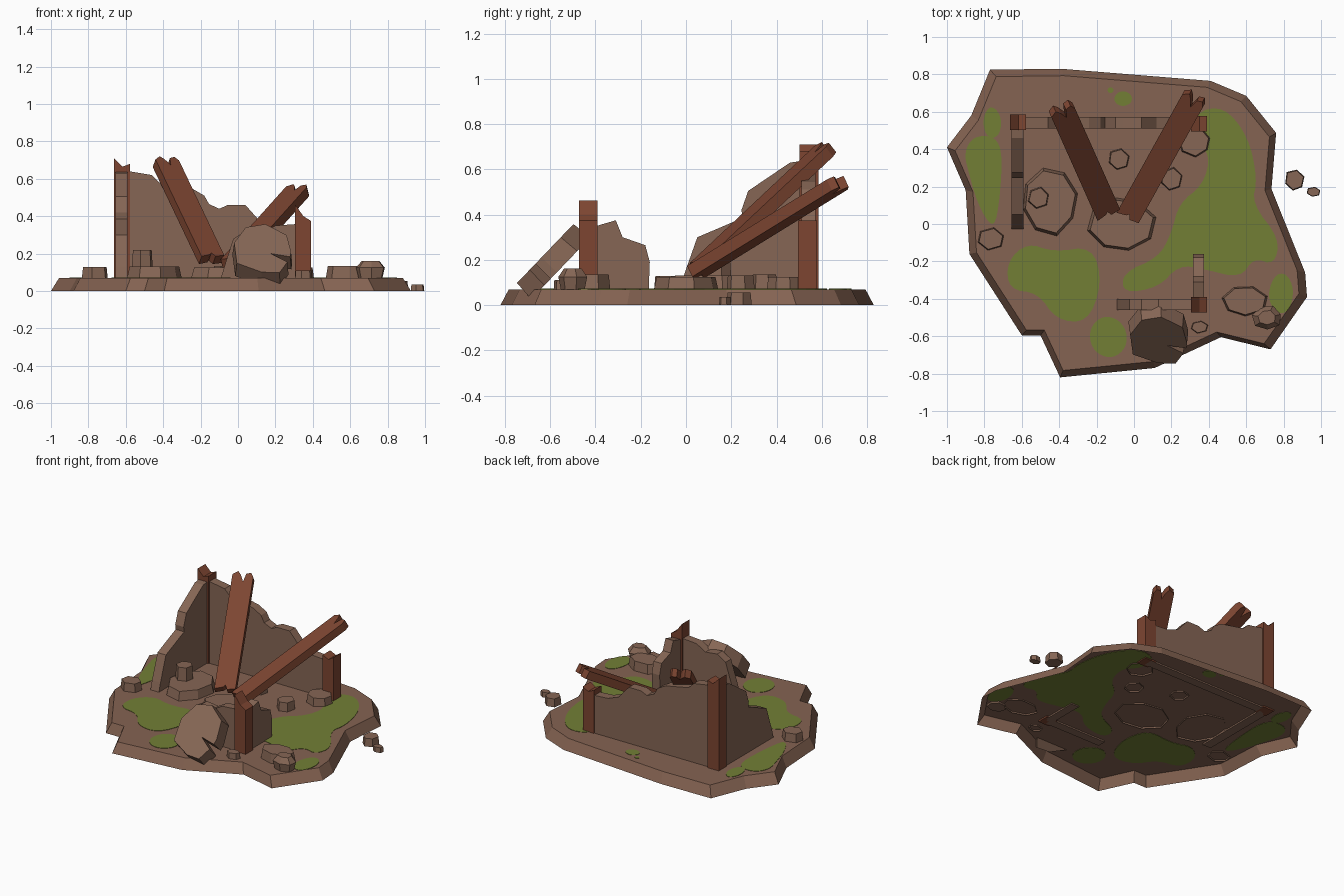
import bpy, bmesh, math, random
from mathutils import Matrix, Vector

random.seed(4)


def mat(name, rgb):
    m = bpy.data.materials.new(name)
    m.diffuse_color = (*rgb, 1)
    return m


EARTH = mat("brown earth", (0.235, 0.125, 0.084))
STONE = mat("brown stone", (0.238, 0.133, 0.090))
MOSS = mat("green moss", (0.168, 0.213, 0.036))
WOOD = mat("red brown wood", (0.205, 0.060, 0.031))

# Local (u, v, w) to world: profiles drawn in the xz or yz plane
XZ = Matrix(((1, 0, 0, 0), (0, 0, 1, 0), (0, 1, 0, 0), (0, 0, 0, 1)))
YZ = Matrix(((0, 0, 1, 0), (1, 0, 0, 0), (0, 1, 0, 0), (0, 0, 0, 1)))


def prism(name, m, pts, a, b, frame=Matrix(), taper=1.0, open_start=False):
    """Outline pts at height a, tapered about its middle to height b."""
    bm = bmesh.new()
    n = len(pts)
    cu, cv = sum(p[0] for p in pts) / n, sum(p[1] for p in pts) / n
    lo = [bm.verts.new(frame @ Vector((u, v, a))) for u, v in pts]
    hi = [bm.verts.new(frame @ Vector((cu + (u - cu) * taper, cv + (v - cv) * taper, b)))
          for u, v in pts]
    for i in range(n):
        j = (i + 1) % n
        bm.faces.new((lo[i], lo[j], hi[j], hi[i]))
    bm.faces.new(hi)
    start = bm.faces.new(lo[::-1])
    bmesh.ops.recalc_face_normals(bm, faces=bm.faces)
    if open_start:
        bmesh.ops.delete(bm, geom=[start], context='FACES_ONLY')
    me = bpy.data.meshes.new(name)
    bm.to_mesh(me)
    bm.free()
    me.materials.append(m)
    ob = bpy.data.objects.new(name, me)
    bpy.context.collection.objects.link(ob)
    return ob


# Ground slab: ragged outline, sloping rim, open underneath
ground = [(-1, .41), (-.87, .58), (-.77, .825), (-.39, .83), (.41, .765), (.60, .685),
          (.76, .487), (.735, .187), (.915, -.26), (.925, -.39), (.73, -.67),
          (.465, -.605), (.11, -.77), (-.395, -.82), (-.5, -.595), (-.6, -.595),
          (-.88, -.16), (-.9, .18)]
prism("ground_slab", EARTH, ground, 0, .07, taper=.955, open_start=True)


# Moss patches: rounded thin plates set in the ground, seen from both sides
def rounded(pts, rounds=2):
    for _ in range(rounds):
        out = []
        for (ax, ay), (bx, by) in zip(pts, pts[1:] + pts[:1]):
            out += [(ax * .75 + bx * .25, ay * .75 + by * .25),
                    (ax * .25 + bx * .75, ay * .25 + by * .75)]
        pts = out
    return pts


def blob(x, y, rx, ry, n=8, jitter=.08):
    out = []
    for i in range(n):
        t, k = 2 * math.pi * (i + .3) / n, 1 + random.uniform(-jitter, jitter)
        out.append((x + rx * k * math.cos(t), y + ry * k * math.sin(t)))
    return out


patches = [
    [(.33, .60), (.48, .63), (.61, .47), (.66, .24), (.63, .11), (.78, -.08), (.75, -.22),
     (.64, -.18), (.57, -.29), (.37, -.24), (.24, -.22), (.13, -.34), (-.06, -.37),
     (-.06, -.26), (.13, -.18), (.2, -.05), (.24, .11), (.37, .21), (.41, .37), (.32, .45)],
    [(-.68, -.2), (-.57, -.1), (-.43, -.15), (-.22, -.12), (-.17, -.32), (-.25, -.53),
     (-.42, -.51), (-.51, -.37), (-.67, -.35)],
    [(-.91, .38), (-.86, .47), (-.74, .47), (-.70, .36), (-.73, .02), (-.77, -.01),
     (-.84, .12), (-.88, .26)],
    blob(-.14, -.6, .11, .115), blob(-.76, .54, .05, .09), blob(-.06, .67, .05, .04),
    blob(-.125, .715, .017, .017), blob(.785, -.37, .065, .11)]
for i, p in enumerate(patches):
    prism(f"moss_patch_{i + 1}", MOSS, rounded(p), .0675, .0725)

# Broken walls
prism("left_wall", STONE, [(-.03, .06), (-.01, .13), (.05, .30), (.25, .385), (.245, .42),
      (.275, .505), (.46, .63), (.53, .64), (.53, .06)], -.655, -.59, YZ)
prism("back_wall", STONE, [(-.62, .06), (-.62, .65), (-.58, .64), (-.46, .62), (-.42, .58),
      (-.24, .545), (-.18, .51), (-.155, .465), (-.10, .44), (-.055, .46), (.04, .46),
      (.12, .37), (.2, .34), (.34, .33), (.34, .06)], .51, .572, XZ)
prism("front_wall", STONE, [(-.095, .06), (-.07, .14), (-.025, .28), (.04, .32), (.13, .31),
      (.2, .35), (.34, .36), (.34, .06)], -.46, -.40, XZ)
prism("right_wall", STONE, [(-.43, .06), (-.43, .34), (-.31, .375), (-.28, .3), (-.18, .265),
      (-.16, .19), (-.165, .06)], .315, .375, YZ)

# Corner posts with splintered tops
for name, x, y, top in (("left_back_post", -.662, .502, (.71, .665, .68)),
                        ("right_back_post", .305, .495, (.37, .35, .375)),
                        ("front_post", .305, -.473, (.462, .40, .375))):
    prism(name, WOOD, [(x, .06), (x, top[0]), (x + .045, top[1]), (x + .085, top[2]),
          (x + .085, .06)], y, y + .083, XZ)


# Fallen beams: planks with split ends, leaning between two points
def beam(name, foot, head, width, thick):
    foot, head = Vector(foot), Vector(head)
    axis = (head - foot).normalized()
    side = axis.cross(Vector((0, 0, 1))).normalized()
    up = side.cross(axis)
    f = Matrix((side, axis, up)).transposed().to_4x4()
    f.translation = foot
    h, L = width / 2, (head - foot).length
    prism(name, WOOD, [(-h, 0), (-.2 * h, .015), (0, .03), (.2 * h, 0), (h, .01), (h, L - .02),
          (.75 * h, L + .01), (.3 * h, L), (.1 * h, L - .055), (-.2 * h, L - .01),
          (-.5 * h, L + .015), (-h, L - .01)], -thick / 2, thick / 2, f)


beam("left_beam", (-.14, .06, .165), (-.39, .62, .69), .135, .055)
beam("right_beam", (-.03, .04, .145), (.325, .68, .54), .13, .055)

# Tilted cracked slab leaning on the front wall
tilt = Matrix(((1, 0, 0), (0, .69, -.72), (0, .72, .69))).to_4x4()
tilt.translation = (.135, -.625, .225)
prism("leaning_slab", STONE, [(-.165, .05), (-.10, .17), (.01, .195), (.13, .11), (.155, -.02),
      (.15, -.06), (.04, -.035), (.135, -.10), (.09, -.185), (-.01, -.18), (-.15, -.11)],
      -.095, 0, tilt, taper=.95)

# Rubble: low stones as x, y, radius x, radius y, bottom, top, sides
stones = [
    (-.45, .12, .155, .185, .06, .13, 8), (-.51, .14, .06, .06, .125, .22, 6),
    (-.07, 0, .185, .15, .06, .125, 8), (-.08, .345, .06, .06, .06, .135, 6),
    (.2, .24, .06, .065, .06, .13, 6), (.325, .44, .09, .08, .06, .125, 7),
    (-.765, -.08, .075, .06, .06, .128, 6), (.59, -.41, .125, .085, .06, .135, 7),
    (.35, -.55, .05, .035, .06, .11, 6), (.86, .235, .055, .06, 0, .055, 6),
    (.96, .172, .04, .028, 0, .035, 6)]
for i, (x, y, rx, ry, z0, z1, n) in enumerate(stones):
    prism(f"rubble_stone_{i + 1}", STONE, blob(x, y, rx, ry, n, .06), z0, z1,
          taper=.9, open_start=z0 == .06)

# Rounder stone: wide waist with a sloping cap
waist = blob(.71, -.5, .08, .065, 7, .06)
prism("round_stone_base", STONE, waist, .125, .06, taper=.8)
prism("round_stone_cap", STONE, waist, .125, .162, taper=.6)
